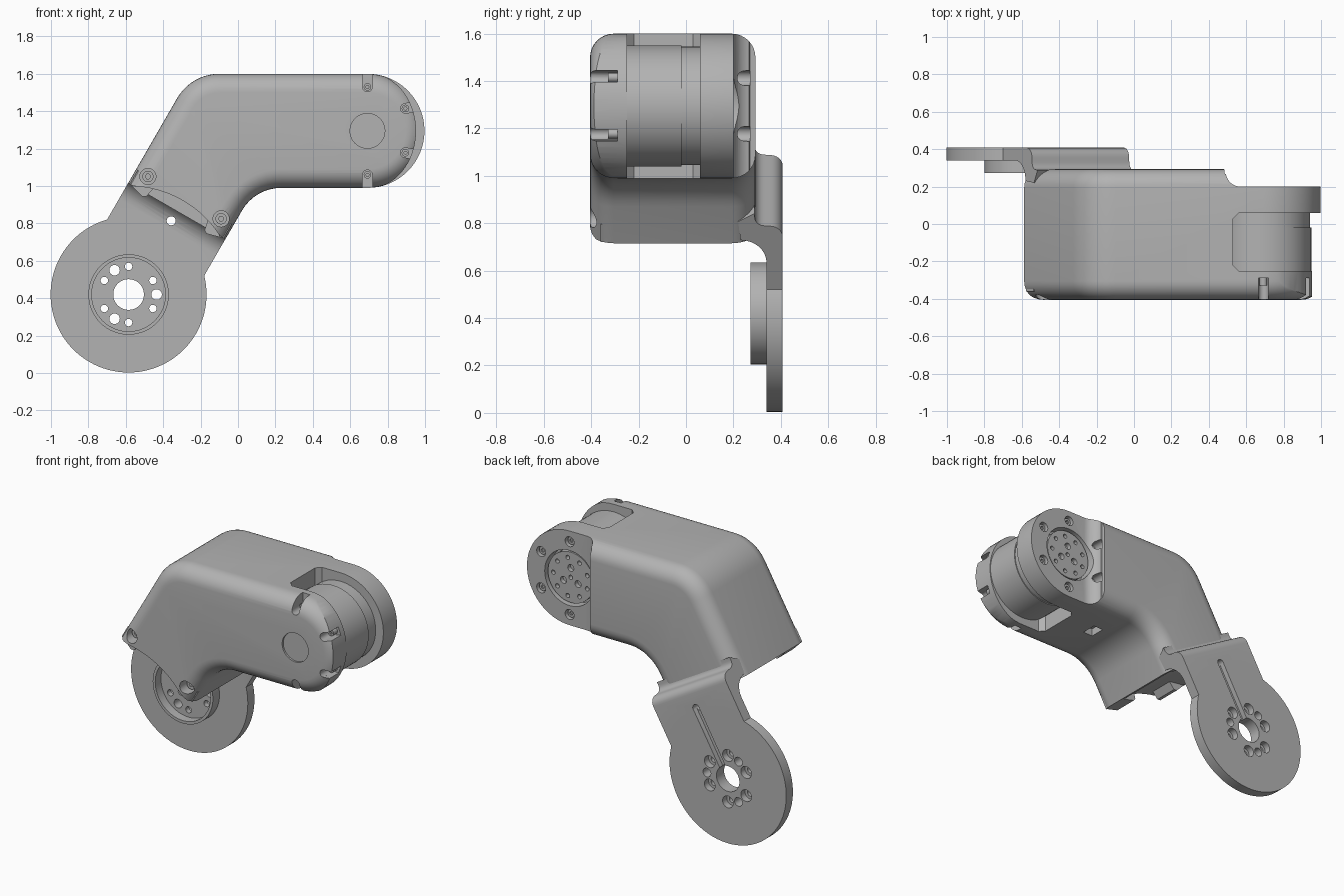
import bpy, bmesh
from math import sin, cos, radians, pi
from mathutils import Vector

if "Cube" in bpy.data.objects:
    bpy.data.objects.remove(bpy.data.objects["Cube"])

grey = bpy.data.materials.new("satin grey")
grey.use_nodes = True
tone = (0.45, 0.45, 0.45, 1)
grey.diffuse_color = tone
grey.node_tree.nodes["Principled BSDF"].inputs["Base Color"].default_value = tone

HUB = (-0.585, 0.42)      # lower joint axis (x, z)
JOINT = (0.692, 1.295)    # upper joint axis
DIR = (0.5, 0.866)        # direction of the sloping leg


def leg(p, t):
    """Point p across and t along the sloping leg, from the lower joint."""
    return HUB[0] + DIR[0] * t + DIR[1] * p, HUB[1] + DIR[1] * t - DIR[0] * p


def arc(c, rx, a0, a1, n=24, rz=None):
    rz = rz or rx
    angles = [radians(a0 + (a1 - a0) * i / n) for i in range(n + 1)]
    return [(c[0] + rx * cos(a), c[1] + rz * sin(a)) for a in angles]


def prism(name, pts, a, b, place=lambda u, v, w: (u, w, v)):
    """Extrude a closed profile from depth a to depth b."""
    bm = bmesh.new()
    ends = [[bm.verts.new(place(u, v, w)) for u, v in pts] for w in (a, b)]
    n = len(pts)
    bm.faces.new(ends[0])
    bm.faces.new(ends[1][::-1])
    for i in range(n):
        j = (i + 1) % n
        bm.faces.new((ends[0][j], ends[0][i], ends[1][i], ends[1][j]))
    bmesh.ops.recalc_face_normals(bm, faces=bm.faces)
    me = bpy.data.meshes.new(name)
    bm.to_mesh(me)
    bm.free()
    me.materials.append(grey)
    ob = bpy.data.objects.new(name, me)
    bpy.context.collection.objects.link(ob)
    return ob


def disc(name, c, r, a, b, n=48):
    return prism(name, arc(c, r, 0, 360 - 360 / n, n - 1), a, b)


def box(name, x0, x1, y0, y1, z0, z1):
    return prism(name, [(x0, z0), (x1, z0), (x1, z1), (x0, z1)], y0, y1)


def bake(ob):
    dg = bpy.context.evaluated_depsgraph_get()
    me = bpy.data.meshes.new_from_object(ob.evaluated_get(dg))
    ob.modifiers.clear()
    ob.data = me


def boolean(ob, tool, op="DIFFERENCE"):
    m = ob.modifiers.new("cut", "BOOLEAN")
    m.operation, m.solver, m.object = op, "EXACT", tool
    bake(ob)
    bpy.data.objects.remove(tool)


def bevel(ob, width, segments):
    m = ob.modifiers.new("round", "BEVEL")
    m.width, m.segments, m.limit_method = width, segments, "ANGLE"
    m.angle_limit = radians(40)
    bake(ob)


def around(c, r, deg):
    return c[0] + r * cos(radians(deg)), c[1] + r * sin(radians(deg))


def strip(p0, p1, half):
    """Rectangle of a given half width along a segment."""
    d = (Vector(p1) - Vector(p0)).normalized() * half
    n = Vector((-d.y, d.x))
    return [tuple(Vector(q) + s * n) for q, s in ((p0, 1), (p0, -1), (p1, -1), (p1, 1))]


# Housing: bent rounded shell
outline = ([leg(0.3, 0.3)] + arc((0.23, 0.75), 0.24, 150, 90, 8)
           + arc(JOINT, 0.305, -90, 90, 32)
           + arc((-0.1, 1.34), 0.26, 90, 150, 10) + [leg(-0.3, 0.3)])
housing = prism("housing", outline, -0.405, 0.293)
bevel(housing, 0.1, 8)

# Lower end: flat trim and concave clearance for the mating joint
boolean(housing, prism("trim", [leg(-0.6, 0), leg(0.6, 0), leg(0.6, 0.515), leg(-0.6, 0.515)], -0.6, 0.6))
boolean(housing, disc("clearance", HUB, 0.58, -0.6, 0.22, 96))

# Motor gap, step behind the joint, trimmed front cap
gap = prism("gap", [(0.53, -0.22), (0.56, -0.25), (1.2, -0.25), (1.2, 0.06), (0.56, 0.06), (0.53, 0.03)],
            0.8, 1.8, lambda u, v, w: (u, v, w))
boolean(housing, gap)
step = [(0.47, 0.4), (0.485, 0.27)] + arc((0.57, 0.28), 0.08, 190, 270, 8) + [(1.2, 0.2), (1.2, 0.4)]
boolean(housing, prism("step", step, 0.8, 1.8, lambda u, v, w: (u, v, w)))
cap = arc(JOINT, 0.26, -90, 90, 32, 0.31) + [(JOINT[0], 1.8), (1.2, 1.8), (1.2, 0.8), (JOINT[0], 0.8)]
boolean(housing, prism("cap_trim", cap, -0.6, -0.2))

# Screw slots at the front cap, with screws
slots = [((0.692, 1.53), (0.692, 1.7)), ((0.692, 1.06), (0.692, 0.9)),
         ((0.895, 1.415), (1.1, 1.45)), ((0.895, 1.178), (1.1, 1.14))]
for i, (c, out) in enumerate(slots):
    boolean(housing, prism("slot", strip(c, out, 0.026), -0.6, -0.29))
    boolean(housing, disc("slot_end", c, 0.026, -0.6, -0.29, 24))
    screw = disc(f"cap_screw_{i + 1}", c, 0.02, -0.33, -0.27, 20)
    boolean(screw, disc("socket", c, 0.009, -0.4, -0.315, 6))

# Shallow round recess in the front and a small pocket underneath
boolean(housing, disc("front_recess", JOINT, 0.093, -0.6, -0.393))
boolean(housing, box("pocket", 0.27, 0.34, -0.08, 0.02, 0.9, 1.04))

# Lower mounting lugs with counterbored screws
for side, label in ((-1, "right"), (1, "left")):
    c = leg(side * 0.226, 0.598)
    lug = prism(f"{label}_lug", [leg(side * p, t) for p, t in
                ((0.29, 0.515), (0.2, 0.49), (0.18, 0.5), (0.16, 0.6), (0.29, 0.6))], -0.36, -0.2)
    for ob in (housing, lug):
        boolean(ob, disc("bore", c, 0.043, -0.6, -0.32, 32))
    screw = disc(f"{label}_lug_screw", c, 0.03, -0.35, -0.3, 24)
    boolean(screw, disc("socket", c, 0.014, -0.4, -0.33, 6))

# Flange behind the motor: screws and recessed rotor face
screws = [around(JOINT, 0.235, a) for a in range(30, 360, 60)]
for i, c in enumerate(screws):
    boolean(housing, disc("bore", c, 0.032, 0.165, 0.27, 24))
    screw = disc(f"flange_screw_{i + 1}", c, 0.025, 0.15, 0.183, 20)
    boolean(screw, disc("socket", c, 0.012, 0.172, 0.3, 6))
boolean(housing, disc("rotor_seat", JOINT, 0.178, 0.12, 0.5))
rotor = disc("rotor_face", JOINT, 0.163, 0.1, 0.188)
for i in range(9):
    boolean(rotor, disc("hole", around(JOINT, 0.125, 40 * i), 0.014, 0.16, 0.3, 16))
for i in range(3):
    boolean(rotor, disc("hole", around(JOINT, 0.06, 90 + 120 * i), 0.022, 0.16, 0.3, 16))
boolean(rotor, disc("hole", JOINT, 0.014, 0.16, 0.3, 16))

# Motor: stepped drum
disc("motor_body", JOINT, 0.256, -0.27, -0.02, 64)
disc("motor_neck", JOINT, 0.25, -0.03, 0.13, 64)

# Neck: fillets out of the housing into the mounting plate
profile = ([(0.2, 0.34)] + arc((0.42, 0.23), 0.11, 90, 0, 8) + [(0.62, 0.22), (0.66, 0.29)]
           + arc((0.64, 0.33), 0.04, 270, 180, 5) + arc((0.545, 0.355), 0.053, 0, 90, 6) + [(0.2, 0.408)])
neck = prism("neck", profile, -0.3, 0.3, lambda t, y, p: (leg(p, t)[0], y, leg(p, t)[1]))

# Mounting plate and raised hub
plate = disc("mounting_plate", HUB, 0.417, 0.34, 0.408, 96)
boolean(plate, neck, "UNION")
boolean(plate, disc("hub", HUB, 0.215, 0.272, 0.36, 64), "UNION")
boolean(plate, disc("hub_recess", HUB, 0.197, 0.1, 0.33, 64))
boolean(plate, disc("bore", HUB, 0.082, 0.1, 0.6))
for a in range(0, 360, 30):
    c = around(HUB, 0.15, a)
    if a % 60:
        boolean(plate, disc("hole", c, 0.02, 0.1, 0.6, 20))
        boolean(plate, disc("counterbore", c, 0.038, 0.365, 0.6, 24))
    elif a % 120 == 0:
        boolean(plate, disc("hole", c, 0.028, 0.1, 0.6, 24))

# Cable groove on the back, ending in a through hole
boolean(plate, prism("groove", strip(HUB, leg(0, 0.455), 0.023), 0.375, 0.6))
boolean(plate, disc("cable_hole", leg(0, 0.455), 0.024, 0.1, 0.6, 24))

# Smooth shading with sharp edges kept
for ob in bpy.context.collection.objects:
    ob.select_set(ob.type == "MESH" and grey.name in ob.data.materials)
bpy.context.view_layer.objects.active = housing
bpy.ops.object.shade_smooth_by_angle(angle=radians(30))
